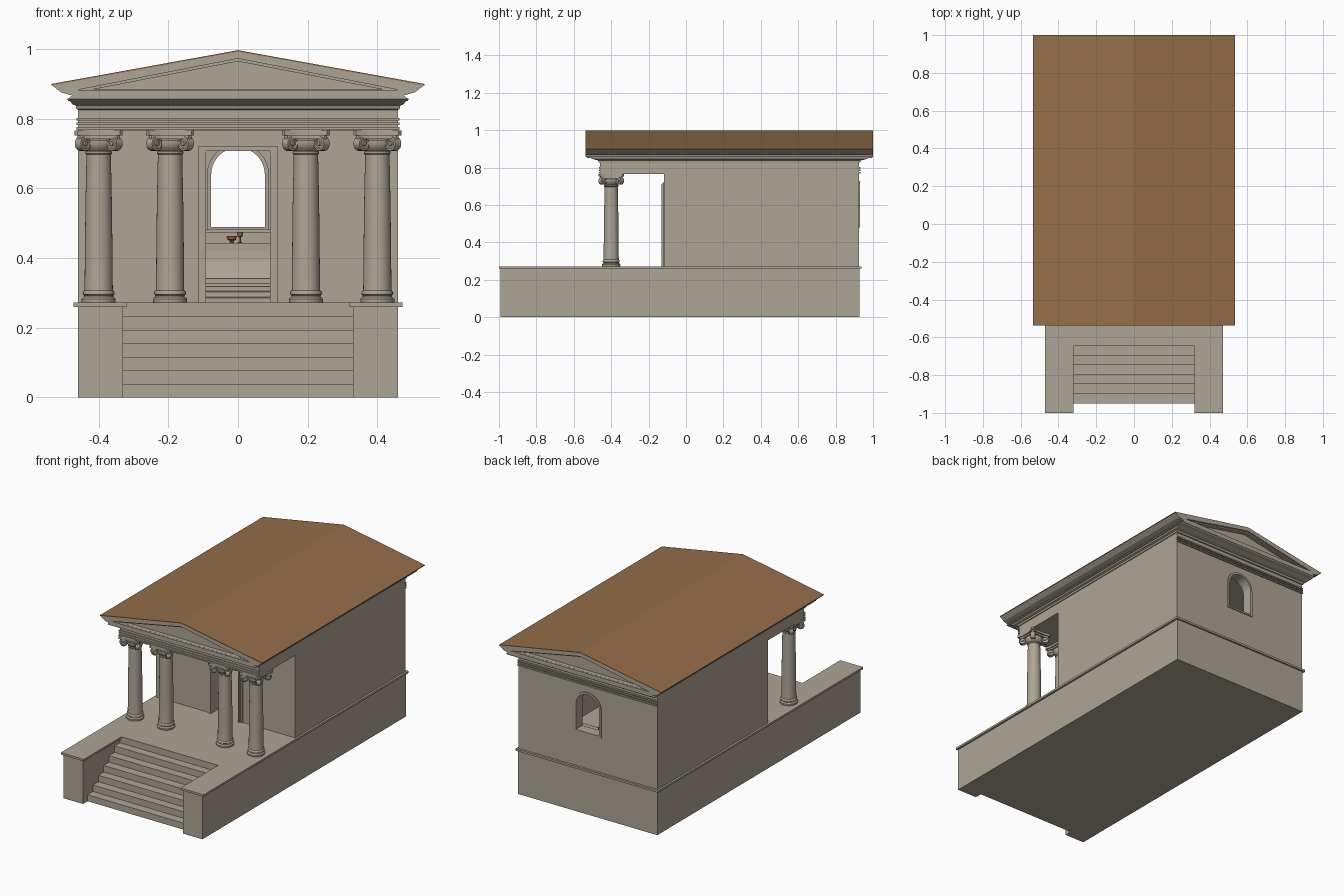
import bpy, bmesh, math
from mathutils import Vector

if "Cube" in bpy.data.objects:
    bpy.data.objects.remove(bpy.data.objects["Cube"])


def material(name, rgb):
    m = bpy.data.materials.new(name)
    m.diffuse_color = (*rgb, 1)
    m.use_nodes = True
    m.node_tree.nodes["Principled BSDF"].inputs["Base Color"].default_value = m.diffuse_color
    return m


STONE = material("warm_stone", (0.42, 0.375, 0.305))
TILE = material("brown_roof", (0.30, 0.155, 0.07))
BRONZE = material("bronze", (0.33, 0.14, 0.045))


def finish(name, bm, mat):
    bmesh.ops.recalc_face_normals(bm, faces=bm.faces)
    me = bpy.data.meshes.new(name)
    bm.to_mesh(me)
    bm.free()
    me.materials.append(mat)
    ob = bpy.data.objects.new(name, me)
    bpy.context.collection.objects.link(ob)
    return ob


def prism(name, pts, axis, a, b, mat=STONE):
    """Extrude a 2D outline along an axis from a to b."""
    place = {'x': lambda p, t: (t, p[0], p[1]),
             'y': lambda p, t: (p[0], t, p[1]),
             'z': lambda p, t: (p[0], p[1], t)}[axis]
    bm = bmesh.new()
    lo = [bm.verts.new(place(p, a)) for p in pts]
    hi = [bm.verts.new(place(p, b)) for p in pts]
    bm.faces.new(lo)
    bm.faces.new(hi)
    n = len(pts)
    for i in range(n):
        j = (i + 1) % n
        bm.faces.new((lo[i], lo[j], hi[j], hi[i]))
    return finish(name, bm, mat)


def box(name, x0, x1, y0, y1, z0, z1, mat=STONE):
    return prism(name, [(x0, y0), (x1, y0), (x1, y1), (x0, y1)], 'z', z0, z1, mat)


def lathe(name, profile, loc, mat=STONE, seg=32, rot=(0, 0, 0)):
    """Revolve (radius, height) points about the local z axis."""
    bm = bmesh.new()
    rings = [[bm.verts.new((r * math.cos(2 * math.pi * k / seg),
                            r * math.sin(2 * math.pi * k / seg), z)) for k in range(seg)]
             for r, z in profile]
    for p, q in zip(rings, rings[1:]):
        for k in range(seg):
            j = (k + 1) % seg
            bm.faces.new((p[k], p[j], q[j], q[k]))
    bm.faces.new(rings[0])
    bm.faces.new(rings[-1])
    ob = finish(name, bm, mat)
    ob.location = loc
    ob.rotation_euler = rot
    bpy.ops.object.select_all(action='DESELECT')
    ob.select_set(True)
    bpy.context.view_layer.objects.active = ob
    bpy.ops.object.shade_smooth_by_angle(angle=math.radians(35))
    return ob


def cut(ob, *cutters):
    """Subtract the cutters, then remove them."""
    for c in cutters:
        c.hide_render = True
        mod = ob.modifiers.new("cut", 'BOOLEAN')
        mod.operation, mod.solver, mod.object = 'DIFFERENCE', 'EXACT', c
        bpy.context.view_layer.objects.active = ob
        bpy.ops.object.modifier_apply(modifier=mod.name)
        bpy.data.objects.remove(c)


def mirrored(half):
    """Complete a left-right symmetric outline from its right half."""
    return half + [(-x, y) for x, y in reversed(half) if x > 0]


def arch(r, bottom, spring=0.64):
    curve = [(r * math.cos(t * math.pi / 20), spring + r * math.sin(t * math.pi / 20))
             for t in range(21)]
    return [(-r, bottom), (r, bottom)] + curve


FLOOR = 0.272

# Podium with two projecting cheek walls, and its overhanging cap
def u_shape(outer, inner, front, notch, back):
    return [(-outer, back), (-outer, front), (-inner, front), (-inner, notch),
            (inner, notch), (inner, front), (outer, front), (outer, back)]

prism("podium", u_shape(0.46, 0.33, -0.993, -0.645, 0.928), 'z', 0, 0.26)
prism("podium_cap", u_shape(0.472, 0.32, -1.0, -0.645, 0.938), 'z', 0.26, FLOOR)

# Front stairs
steps = [(-0.64, 0), (-0.95, 0)]
for i in range(6):
    y = -0.95 + i * 0.051
    z = (i + 1) * FLOOR / 7
    steps += [(y, z), (y + 0.051, z)]
steps += [(-0.64, steps[-1][1])]
prism("stairs", steps, 'x', -0.33, 0.33)

# Chamber walls with doorway and arched rear window
walls = box("chamber_walls", -0.46, 0.46, -0.118, 0.925, FLOOR, 0.766)
cut(walls,
    box("room_cutter", -0.41, 0.41, -0.06, 0.875, 0.2, 0.8),
    box("door_cutter", -0.092, 0.092, -0.2, 0.0, 0.2, 0.707),
    prism("window_cutter", arch(0.08, 0.486), 'y', 0.8, 1.0))
frame = prism("window_frame", arch(0.089, 0.48), 'y', 0.868, 0.931)
cut(frame, prism("window_cutter", arch(0.077, 0.49), 'y', 0.8, 1.0))
box("window_sill", -0.13, 0.13, 0.86, 0.876, 0.472, 0.482)

# Stepped door surround
for half, proud in ((0.115, 0.012), (0.106, 0.009), (0.099, 0.005)):
    t = half - 0.092
    top = 0.707 + t * 0.6
    outline = [(-half, FLOOR), (-half, top), (half, top), (half, FLOOR),
               (0.092, FLOOR), (0.092, 0.707), (-0.092, 0.707), (-0.092, FLOOR)]
    depth = {0.115: 0.006, 0.106: 0.009, 0.099: 0.012}[half]
    prism("door_surround", outline, 'y', -0.118 - depth, -0.116)

# Altar inside the chamber, with a bronze cup and bowl
prism("altar", [(0.874, FLOOR), (0.874, 0.443), (0.76, 0.443), (0.76, 0.42), (0.757, 0.39),
                (0.748, 0.36), (0.735, 0.342), (0.72, 0.342), (0.72, 0.327), (0.71, 0.32),
                (0.70, 0.318), (0.70, 0.305), (0.69, 0.303), (0.69, 0.288), (0.68, 0.286),
                (0.68, FLOOR)], 'x', -0.15, 0.15)
lathe("cup", [(0.007, 0), (0.007, 0.002), (0.002, 0.004), (0.002, 0.016), (0.007, 0.02),
              (0.009, 0.032), (0.008, 0.032), (0.004, 0.021)], (0.006, 0.81, 0.443), BRONZE, 16)
lathe("bowl", [(0.007, 0), (0.007, 0.002), (0.004, 0.005), (0.012, 0.01), (0.015, 0.02),
               (0.013, 0.02), (0.006, 0.01)], (-0.018, 0.81, 0.443), BRONZE, 16)

# Columns: base, tapering shaft, and four-cornered scrolled capital
shaft = [(0.048, 0), (0.049, 0.004), (0.049, 0.01), (0.046, 0.014), (0.042, 0.016),
         (0.042, 0.021), (0.045, 0.023), (0.046, 0.028), (0.044, 0.033), (0.041, 0.035),
         (0.0405, 0.04), (0.0395, 0.15), (0.038, 0.28), (0.035, 0.425), (0.038, 0.428),
         (0.038, 0.434), (0.036, 0.436), (0.044, 0.444), (0.05, 0.455), (0.05, 0.466),
         (0.045, 0.472), (0.045, 0.482)]
scroll = [(0.001, -0.014), (0.006, -0.014), (0.007, -0.009), (0.013, -0.009), (0.015, -0.013),
          (0.021, -0.012), (0.021, 0.012), (0.015, 0.013), (0.013, 0.009), (0.007, 0.009),
          (0.006, 0.014), (0.001, 0.014)]


def abacus(w):
    """Square outline with clipped corners and hollowed sides."""
    side = [(-w + 0.008, -w), (-w * 0.4, -w + 0.009), (w * 0.4, -w + 0.009), (w - 0.008, -w)]
    pts = []
    for q in range(4):
        for x, y in side:
            for _ in range(q):
                x, y = -y, x
            pts.append((x, y))
    return pts


for cx in (-0.4, -0.195, 0.195, 0.4):
    cy = -0.4
    lathe("column", shaft, (cx, cy, FLOOR))
    for name, w, z0, z1 in (("capital_band", 0.061, 0.742, 0.752),
                            ("abacus", 0.069, 0.752, 0.766)):
        prism(name, [(x + cx, y + cy) for x, y in abacus(w)], 'z', z0, z1)
    for k in range(4):
        a = math.pi / 4 + k * math.pi / 2
        pos = Vector((cx + 0.064 * math.cos(a), cy + 0.064 * math.sin(a), 0.729))
        lathe("scroll", scroll, pos, seg=20, rot=(math.pi / 2, 0, a))

# Entablature: stacked rectangles flaring into the cornice
levels = [(0.765, 0.46, 0), (0.826, 0.46, 0), (0.828, 0.464, 0.006), (0.838, 0.466, 0.01),
          (0.842, 0.476, 0.03), (0.850, 0.481, 0.05), (0.852, 0.488, 0.068),
          (0.858, 0.49, 0.075)]
bm = bmesh.new()
rings = [[bm.verts.new(c) for c in ((-x, -0.46 - d, z), (x, -0.46 - d, z),
                                    (x, 0.925 + d, z), (-x, 0.925 + d, z))]
         for z, x, d in levels]
for p, q in zip(rings, rings[1:]):
    for k in range(4):
        bm.faces.new((p[k], p[(k + 1) % 4], q[(k + 1) % 4], q[k]))
bm.faces.new(rings[0])
bm.faces.new(rings[-1])
finish("entablature", bm, STONE)

# Moulding strips on the front and rear of the entablature
for z0, z1 in ((0.768, 0.776), (0.782, 0.789), (0.795, 0.803)):
    box("front_moulding", -0.463, 0.463, -0.466, -0.455, z0, z1)
    box("rear_moulding", -0.463, 0.463, 0.92, 0.932, z0, z1)

# Gable block with stepped triangular recesses at both ends
gable = prism("gable", mirrored([(0.488, 0.857), (0.476, 0.867), (0.508, 0.876),
                                 (0.535, 0.897)]) [:4] + [(0, 0.994)] +
              [(-0.535, 0.897), (-0.508, 0.876), (-0.476, 0.867), (-0.488, 0.857)],
              'y', -0.537, 1.0)
for end, inward in ((-0.537, 1), (1.0, -1)):
    for half, base, top, depth in ((0.46, 0.883, 0.973, 0.012), (0.42, 0.8835, 0.965, 0.035)):
        cut(gable, prism("recess_cutter", [(-half, base), (half, base), (0, top)], 'y',
                         end - inward * 0.05, end + inward * depth))

# Roof covering
prism("roof", [(-0.536, 0.896), (0, 0.993), (0.536, 0.896), (0.536, 0.9), (0, 0.997),
               (-0.536, 0.9)], 'y', -0.538, 1.0, TILE)
